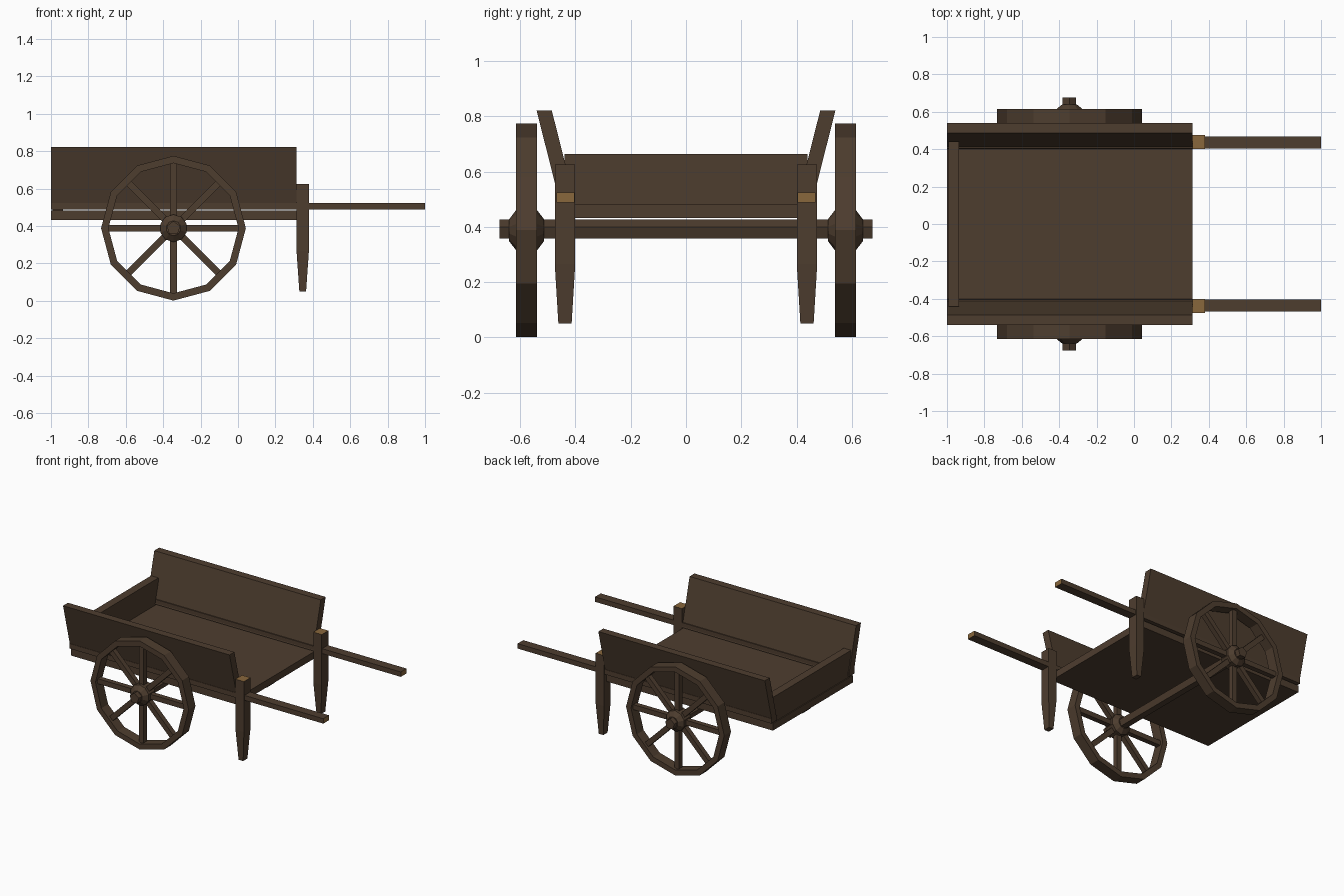
import bpy, bmesh, math
from mathutils import Matrix, Vector

if "Cube" in bpy.data.objects:
    bpy.data.objects.remove(bpy.data.objects["Cube"])


def material(name, color):
    m = bpy.data.materials.new(name)
    m.diffuse_color = (*color, 1)
    m.use_nodes = True
    m.node_tree.nodes["Principled BSDF"].inputs["Base Color"].default_value = m.diffuse_color
    return m


WOOD = material("dark wood", (0.076, 0.047, 0.028))
CUT = material("cut end wood", (0.25, 0.136, 0.045))


def finish(bm, name, end_axis=None):
    """Make an object; faces pointing along end_axis get the cut wood colour."""
    bmesh.ops.recalc_face_normals(bm, faces=bm.faces)
    bm.normal_update()
    if end_axis:
        for f in bm.faces:
            f.material_index = int(f.normal.dot(Vector(end_axis)) > 0.95)
    me = bpy.data.meshes.new(name)
    bm.to_mesh(me)
    bm.free()
    me.materials.append(WOOD)
    me.materials.append(CUT)
    ob = bpy.data.objects.new(name, me)
    bpy.context.collection.objects.link(ob)
    return ob


def add_box(bm, x, y, z):
    m = Matrix.Translation(((x[0] + x[1]) / 2, (y[0] + y[1]) / 2, (z[0] + z[1]) / 2))
    m = m @ Matrix.Diagonal((x[1] - x[0], y[1] - y[0], z[1] - z[0], 1))
    return bmesh.ops.create_cube(bm, size=1, matrix=m)["verts"]


def box(name, x, y, z, end_axis=None):
    bm = bmesh.new()
    add_box(bm, x, y, z)
    return finish(bm, name, end_axis)


def loft(bm, rings, closed=False):
    """Skin a list of point rings, capped unless it closes on itself."""
    vs = [[bm.verts.new(p) for p in r] for r in rings]
    n = len(vs[0])
    for i in range(len(vs) if closed else len(vs) - 1):
        a, b = vs[i], vs[(i + 1) % len(vs)]
        for k in range(n):
            bm.faces.new((a[k], a[(k + 1) % n], b[(k + 1) % n], b[k]))
    if not closed:
        bm.faces.new(vs[0])
        bm.faces.new(vs[-1])


AX, AZ = -0.345, 0.388  # wheel centre


def ring(r, y, n):
    return [(AX + r * math.sin(2 * math.pi * k / n), y,
             AZ + r * math.cos(2 * math.pi * k / n)) for k in range(n)]


# Bed, tailgate and axle
box("bed", (-1, 0.312), (-0.45, 0.45), (0.432, 0.482))
box("tailgate", (-0.993, -0.935), (-0.44, 0.44), (0.48, 0.663))
bm = bmesh.new()
loft(bm, [ring(0.038, -0.675, 5), ring(0.038, 0.675, 5)])
finish(bm, "axle")

for s, side in ((-1, "right"), (1, "left")):
    # Leaning side board
    bm = bmesh.new()
    profile = [(0.402, 0.49), (0.457, 0.49), (0.541, 0.822), (0.486, 0.822)]
    loft(bm, [[(x, s * y, z) for y, z in profile] for x in (-1, 0.312)])
    finish(bm, side + "_side_board")

    # Long shaft running under the side board out to the handle
    box(side + "_shaft", (-1, 1), sorted((s * 0.404, s * 0.468)), (0.489, 0.524), (1, 0, 0))

    # Tapered leg
    bm = bmesh.new()
    rings = []
    for z, hx, hy in ((0.05, 0.018, 0.024), (0.265, 0.033, 0.037), (0.625, 0.033, 0.037)):
        rings.append([(0.346 + a * hx, s * 0.438 + b * hy, z)
                      for a, b in ((-1, -1), (1, -1), (1, 1), (-1, 1))])
    loft(bm, rings)
    finish(bm, side + "_leg", (0, 0, 1))

    # Wheel rim
    bm = bmesh.new()
    loft(bm, [ring(r, s * y, 12) for r, y in
              ((0.387, 0.539), (0.387, 0.615), (0.348, 0.615), (0.348, 0.539))], closed=True)
    finish(bm, side + "_wheel_rim")

    # Eight spokes
    bm = bmesh.new()
    for k in range(8):
        v = add_box(bm, (-0.018, 0.018), (-0.018, 0.018), (0.04, 0.36))
        m = Matrix.Translation((AX, s * 0.577, AZ)) @ Matrix.Rotation(k * math.pi / 4, 4, 'Y')
        bmesh.ops.transform(bm, matrix=m, verts=v)
    finish(bm, side + "_wheel_spokes")

    # Hub
    bm = bmesh.new()
    loft(bm, [ring(r, s * y, 10) for r, y in
              ((0.04, 0.514), (0.074, 0.54), (0.074, 0.614), (0.04, 0.64))])
    finish(bm, side + "_wheel_hub")
